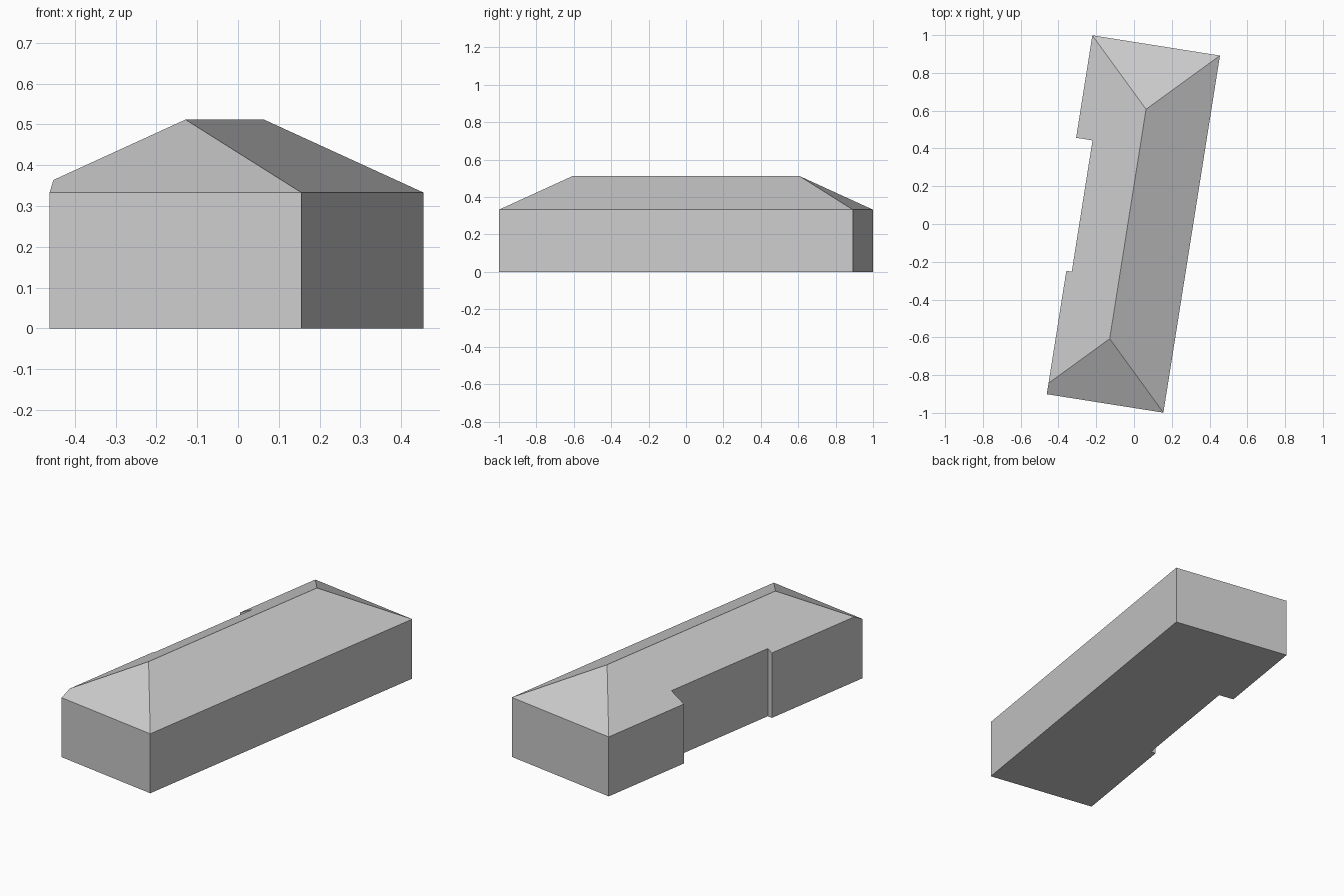
import bpy, bmesh
from math import radians
from mathutils import Matrix, Vector

cube = bpy.data.objects.get("Cube")
if cube:
    bpy.data.objects.remove(cube, do_unlink=True)

HALF_W, HALF_L = 0.342, 0.957      # full rectangle under the hipped roof
EAVE, RIDGE = 0.333, 0.512
PITCH = (RIDGE - EAVE) / HALF_W
PLACE = Matrix.Translation((-0.0325, 0.0, 0.0)) @ Matrix.Rotation(radians(-9), 4, 'Z')

grey = bpy.data.materials.new("light grey")
grey.use_nodes = True
colour = (0.6, 0.6, 0.6, 1.0)
grey.diffuse_color = colour
grey.node_tree.nodes["Principled BSDF"].inputs["Base Color"].default_value = colour


def roof_point(u, v):
    """Point on the hipped roof above plan position u, v."""
    inset = min(HALF_W - abs(u), HALF_L - abs(v))
    return Vector((u, v, EAVE + PITCH * inset))


def add_part(name, polygons):
    bm = bmesh.new()
    for polygon in polygons:
        bm.faces.new([bm.verts.new(PLACE @ p) for p in polygon])
    bmesh.ops.remove_doubles(bm, verts=bm.verts, dist=0.0001)
    mesh = bpy.data.meshes.new(name)
    bm.to_mesh(mesh)
    bm.free()
    mesh.materials.append(grey)
    obj = bpy.data.objects.new(name, mesh)
    bpy.context.collection.objects.link(obj)


# Footprint, counter-clockwise: three full corners, then the stepped left wall
BAY, RECESS = -0.283, -0.254
hip_v = -HALF_L + HALF_W + BAY
plan = [(HALF_W, -HALF_L), (HALF_W, HALF_L), (-HALF_W, HALF_L),
        (-HALF_W, 0.408), (RECESS, 0.408), (RECESS, -0.296),
        (BAY, -0.296), (BAY, hip_v), (BAY, -HALF_L)]
top = [roof_point(u, v) for u, v in plan]
base = [Vector((u, v, 0)) for u, v in plan]

# Walls rise to meet the roof; the floor closes the underside
walls = [(base[i - 1], base[i], top[i], top[i - 1]) for i in range(len(plan))]
add_part("walls", walls + [base[::-1]])

# Hipped roof: right slope, back hip, stepped left slope, front hip
ridge_front = roof_point(0, HALF_W - HALF_L)
ridge_back = roof_point(0, HALF_L - HALF_W)
add_part("roof", [
    (top[0], top[1], ridge_back, ridge_front),
    (top[1], top[2], ridge_back),
    (ridge_front, ridge_back, *top[2:8]),
    (top[8], top[0], ridge_front, top[7]),
])
